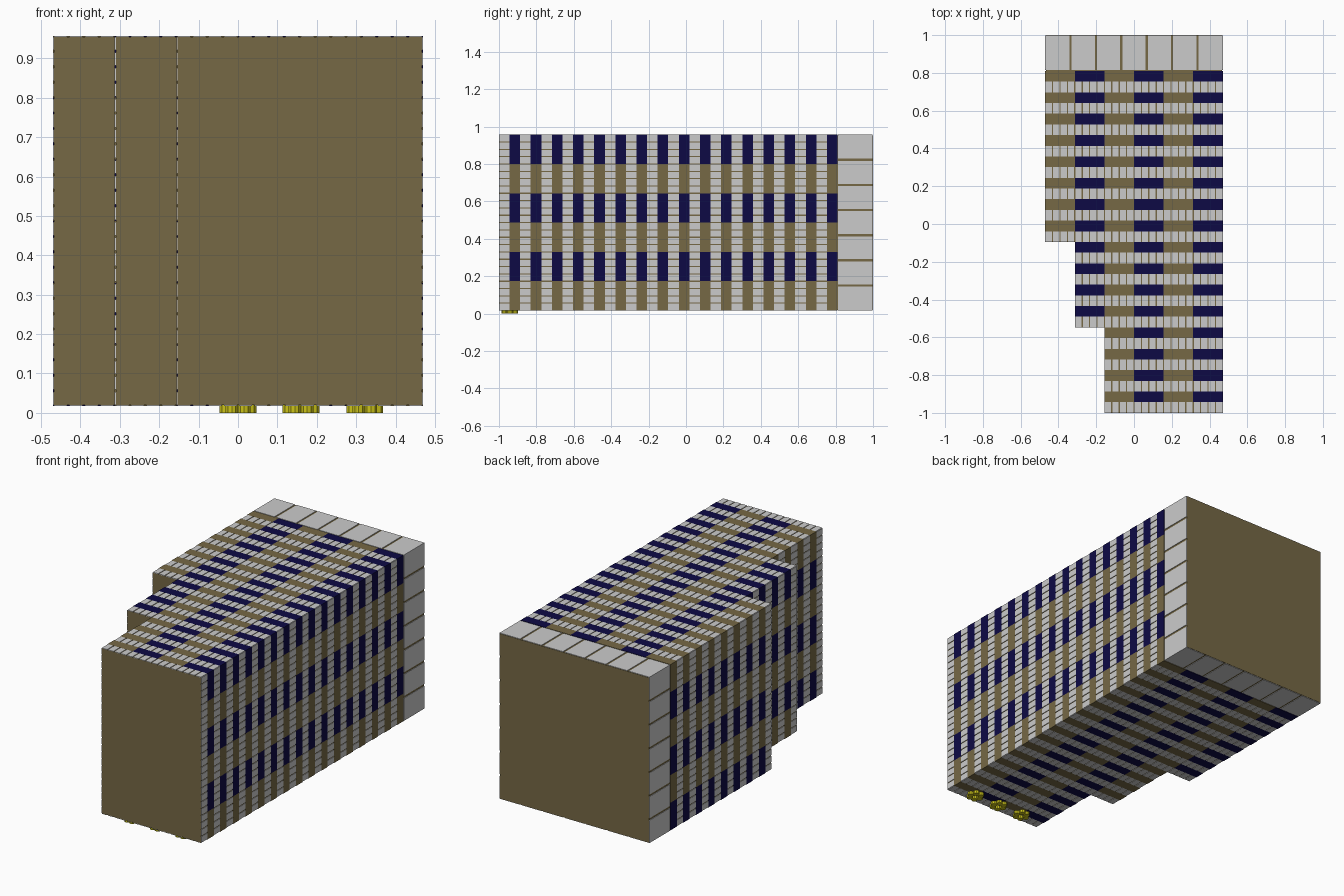
import bpy, bmesh, math
from mathutils import Matrix

if "Cube" in bpy.data.objects:
    bpy.data.objects.remove(bpy.data.objects["Cube"])

W, ZC = 0.47, 0.487            # half width of the tower, centre height
BAY = 2 * W / 6                # six bays per side
FLOORS, Y0, Y1 = 16, -1.0, 0.81
FL = (Y1 - Y0) / FLOORS
D = 0.003                      # how far cladding stands off the core
START = [8, 4, 0, 0, 0, 0]     # first floor of each bay, giving the setbacks


def material(name, color):
    m = bpy.data.materials.new(name)
    m.diffuse_color = (*color, 1)
    m.use_nodes = True
    m.node_tree.nodes["Principled BSDF"].inputs["Base Color"].default_value = m.diffuse_color
    return m


TAN = material("tan_stone", (0.18, 0.14, 0.06))
NAVY = material("navy_panel", (0.004, 0.003, 0.06))
YELLOW = material("yellow_trim", (0.6, 0.55, 0.01))


def finish(bm, name, mat=None):
    bmesh.ops.recalc_face_normals(bm, faces=bm.faces)
    mesh = bpy.data.meshes.new(name)
    bm.to_mesh(mesh)
    bm.free()
    obj = bpy.data.objects.new(name, mesh)
    bpy.context.collection.objects.link(obj)
    if mat:
        mesh.materials.append(mat)
    return obj


def box(bm, lo, hi):
    size = [b - a for a, b in zip(lo, hi)]
    mid = [(a + b) / 2 for a, b in zip(lo, hi)]
    bmesh.ops.create_cube(bm, size=1, matrix=Matrix.Translation(mid) @ Matrix.Diagonal((*size, 1)))


def panel(bm, axis, sign, plane, u0, u1, y0, y1):
    """Thin cladding panel on a wall facing along x or z."""
    a, b = sorted((plane, plane - sign * (D + 0.001)))
    if axis == "x":
        box(bm, (a, y0, ZC + u0), (b, y1, ZC + u1))
    else:
        box(bm, (u0, y0, ZC + a), (u1, y1, ZC + b))


# Stepped core, extruded from its plan outline
bm = bmesh.new()
s1, s2 = Y0 + 4 * FL, Y0 + 8 * FL
outline = [(W - D, Y0), (W - D, 1), (-W + D, 1), (-W + D, s2), (-2 * BAY + D, s2),
           (-2 * BAY + D, s1), (-BAY + D, s1), (-BAY + D, Y0)]
face = bm.faces.new([bm.verts.new((x, y, ZC - W + D)) for x, y in outline])
ext = bmesh.ops.extrude_face_region(bm, geom=[face])
bmesh.ops.translate(bm, vec=(0, 0, 2 * (W - D)),
                    verts=[v for v in ext["geom"] if isinstance(v, bmesh.types.BMVert)])
finish(bm, "tower_core", TAN)

# Wall bays: (axis, facing, plane, bay along wall, column, row, first floor, last floor)
bays = []
for n in range(6):
    bays.append(("z", 1, W, n, n, 5, START[n], FLOORS))
    bays.append(("z", -1, -W, n, n, 0, START[n], FLOORS))
    bays.append(("x", 1, W, n, 5, n, 0, FLOORS))
    for col, first, last in ((0, 8, 16), (1, 4, 8), (2, 0, 4)):
        bays.append(("x", -1, -W + col * BAY, n, col, n, first, last))

# Windows and chequered spandrels, floor by floor
win, tan, navy = bmesh.new(), bmesh.new(), bmesh.new()
pitch, gap = BAY / 4, 0.006
for axis, sign, plane, n, col, row, first, last in bays:
    u = -W + n * BAY
    spandrel = navy if (col + row) % 2 == 0 or (col + row) == 10 else tan
    for f in range(first, last):
        y = Y0 + f * FL
        for p in range(4):
            panel(win, axis, sign, plane, u + p * pitch + gap / 2,
                  u + (p + 1) * pitch - gap / 2, y, y + FL / 2)
        panel(spandrel, axis, sign, plane, u, u + BAY, y + FL / 2, y + FL)
finish(win, "windows")
finish(tan, "tan_spandrels", TAN)
finish(navy, "navy_spandrels", NAVY)

# Large lobby panes around the base
bm = bmesh.new()
pitch, gap = 2 * W / 7, 0.012
for axis in "xz":
    for sign in (1, -1):
        for p in range(7):
            a = -W + p * pitch + (gap / 2 if p else 0)
            b = -W + (p + 1) * pitch - (gap / 2 if p < 6 else 0)
            panel(bm, axis, sign, sign * W, a, b, Y1 + 0.004, 0.998)
finish(bm, "lobby_panes")

# Three plain rosettes on the underside wall, near the roof
for i, x in enumerate((0.0, 0.16, 0.322)):
    bm = bmesh.new()
    for k in range(6):
        a = math.radians(60 * k)
        pos = (x + 0.031 * math.cos(a), -0.942 + 0.031 * math.sin(a), 0.01)
        bmesh.ops.create_cone(bm, cap_ends=True, segments=10, radius1=0.0165, radius2=0.0165,
                              depth=0.02, matrix=Matrix.Translation(pos))
    finish(bm, f"rosette_{i + 1}", YELLOW)
